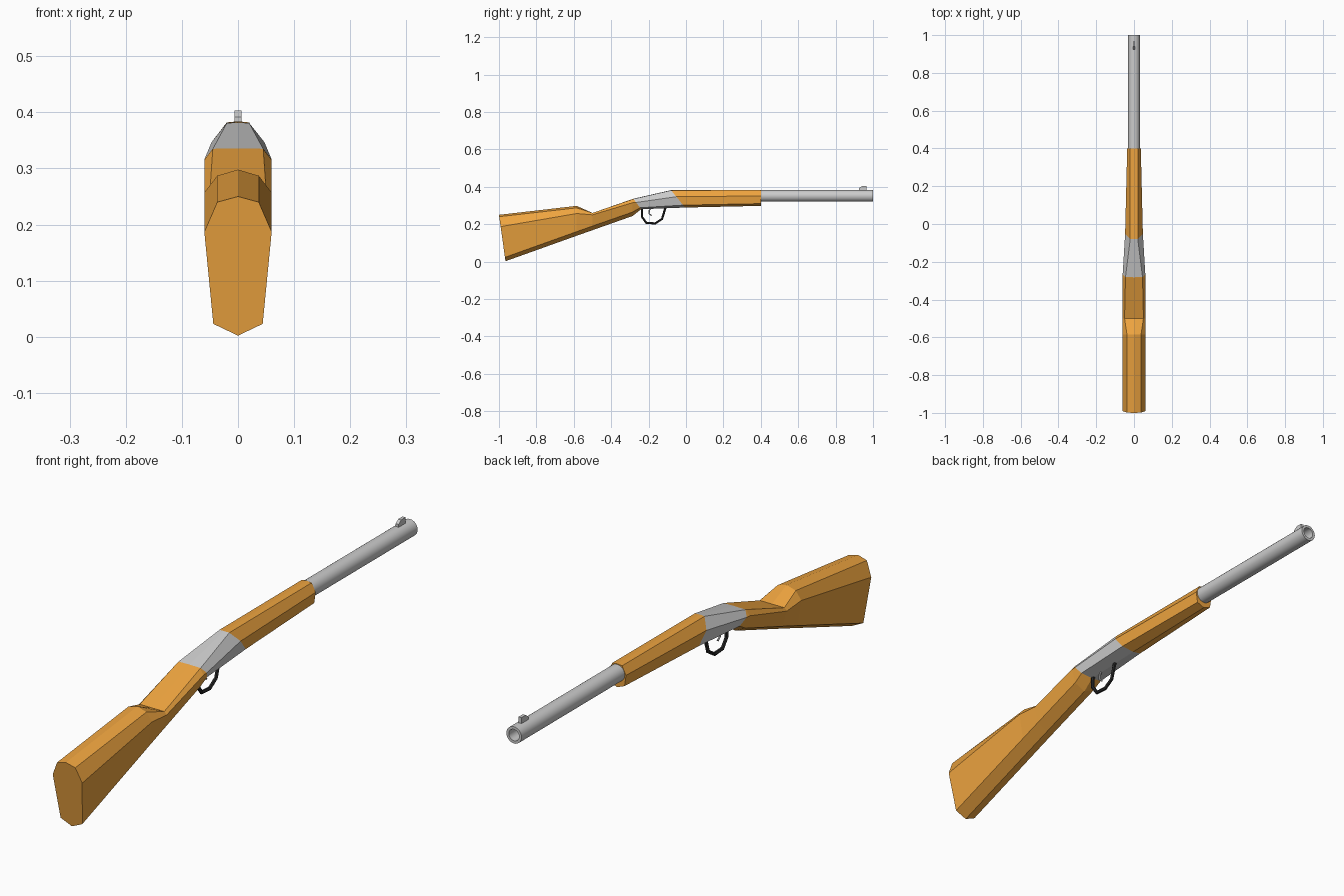
import bpy, bmesh, math

if "Cube" in bpy.data.objects:
    bpy.data.objects.remove(bpy.data.objects["Cube"])


def material(name, rgb):
    m = bpy.data.materials.new(name)
    m.diffuse_color = (*rgb, 1)
    m.use_nodes = True
    m.node_tree.nodes["Principled BSDF"].inputs["Base Color"].default_value = m.diffuse_color
    return m


wood = material("orange_wood", (0.85, 0.37, 0.05))
black = material("black_metal", (0.02, 0.02, 0.02))


def loft(name, rings, mat=None, smooth=False):
    """Skin equal-sized point rings and cap both ends."""
    bm = bmesh.new()
    loops = [[bm.verts.new(p) for p in ring] for ring in rings]
    n = len(loops[0])
    for a, b in zip(loops, loops[1:]):
        for i in range(n):
            j = (i + 1) % n
            bm.faces.new((a[i], a[j], b[j], b[i]))
    bm.faces.new(loops[0])
    bm.faces.new(loops[-1])
    bmesh.ops.recalc_face_normals(bm, faces=bm.faces)
    mesh = bpy.data.meshes.new(name)
    bm.to_mesh(mesh)
    bm.free()
    ob = bpy.data.objects.new(name, mesh)
    bpy.context.collection.objects.link(ob)
    if mat:
        mesh.materials.append(mat)
    if smooth:
        bpy.ops.object.select_all(action='DESELECT')
        ob.select_set(True)
        bpy.context.view_layer.objects.active = ob
        bpy.ops.object.shade_smooth_by_angle(angle=math.radians(35))
    return ob


def section(y_top, y_bot, z_top, corner, side, low, z_bot):
    """Mirrored eight-sided slice; y slants from top to bottom."""
    half = [(0, z_top), corner, side, low, (0, z_bot)]
    pts = half + [(-x, z) for x, z in half[3:0:-1]]
    return [(x, y_top + (y_bot - y_top) * (z_top - z) / (z_top - z_bot), z)
            for x, z in pts]


def tube(name, path, radius, mat=None):
    """Bent rod following (y, z) points."""
    cu = bpy.data.curves.new(name, 'CURVE')
    cu.dimensions = '3D'
    cu.bevel_depth = radius
    cu.bevel_resolution = 1
    cu.use_fill_caps = True
    sp = cu.splines.new('POLY')
    sp.points.add(len(path) - 1)
    for p, (y, z) in zip(sp.points, path):
        p.co = (0, y, z, 1)
    ob = bpy.data.objects.new(name, cu)
    bpy.context.collection.objects.link(ob)
    if mat:
        cu.materials.append(mat)
    bpy.ops.object.select_all(action='DESELECT')
    ob.select_set(True)
    bpy.context.view_layer.objects.active = ob
    bpy.ops.object.convert(target='MESH')
    bpy.ops.object.shade_flat()


# slices along the body, from butt to fore-end
butt = section(-1.0, -0.965, .25, (.037, .24), (.06, .187), (.044, .023), 0.002)
comb = section(-.585, -.585, .298, (.037, .287), (.06, .257), (.044, .16), .138)
dip = section(-.5, -.5, .26, (.05, .26), (.06, .25), (.044, .19), .168)
grip = section(-.285, -.285, .335, (.045, .334), (.06, .315), (.044, .265), .244)
rear = section(-.282, -.24, .336, (.045, .335), (.06, .316), (.046, .288), .28)
front = section(-.08, -.005, .382, (.02, .381), (.047, .347), (.042, .302), .289)
tip = section(.4, .4, .384, (.02, .382), (.036, .351), (.03, .31), .298)

loft("stock", [butt, comb, dip, grip, rear], wood)
loft("receiver", [rear, front])
loft("fore_end", [front, tip], wood)

# hollow barrel
profile = [(0.3, .031), (1.0, .031), (1.0, .021), (.8, .021)]
loft("barrel", [[(r * math.cos(i * math.tau / 24), y, .351 + r * math.sin(i * math.tau / 24))
                 for i in range(24)] for y, r in profile], smooth=True)

# front sight
sight = [(.925, .375), (.965, .375), (.965, .403), (.94, .403), (.925, .392)]
loft("front_sight", [[(x, y, z) for y, z in sight] for x in (-.006, .006)])

# trigger and its guard
tube("trigger_guard", [(-.235, .288), (-.236, .24), (-.212, .207), (-.165, .204),
                       (-.128, .228), (-.11, .288)], .007, black)
tube("trigger", [(-.185, .29), (-.197, .272), (-.197, .256), (-.184, .246)], .004)
